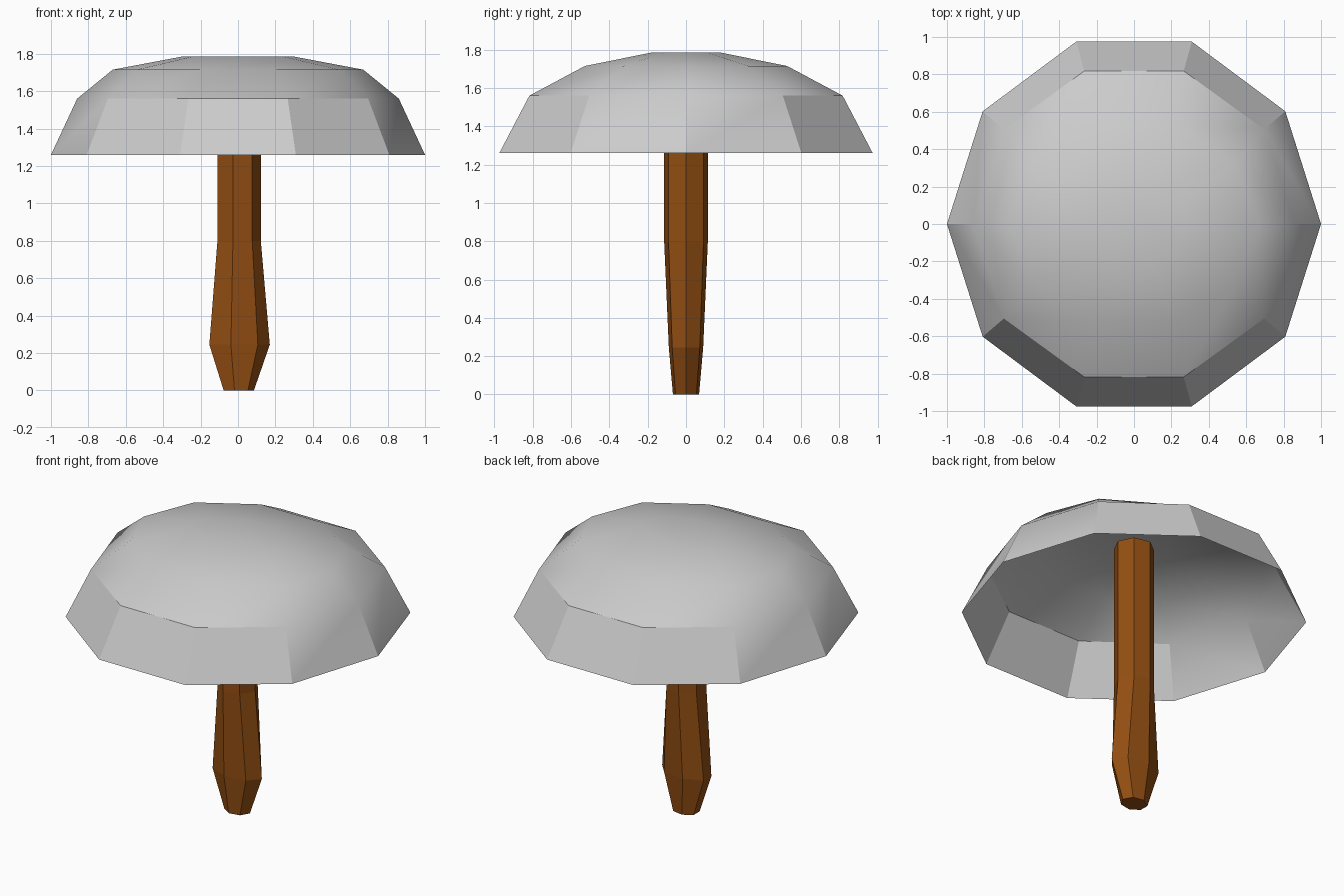
import bpy, bmesh, math

if "Cube" in bpy.data.objects:
    bpy.data.objects.remove(bpy.data.objects["Cube"])


def material(name, rgb):
    m = bpy.data.materials.new(name)
    m.diffuse_color = (*rgb, 1)
    m.use_nodes = True
    m.node_tree.nodes["Principled BSDF"].inputs["Base Color"].default_value = m.diffuse_color
    return m


def loft(name, sides, rings, mat, close_bottom):
    """Stack elliptical rings (x radius, y radius, z) into a lofted part."""
    bm = bmesh.new()
    loops = []
    for rx, ry, z in rings:
        loops.append([bm.verts.new((rx * math.cos(math.tau * i / sides),
                                    ry * math.sin(math.tau * i / sides), z))
                      for i in range(sides)])
    for a, b in zip(loops, loops[1:]):
        for i in range(sides):
            j = (i + 1) % sides
            bm.faces.new((a[i], a[j], b[j], b[i]))
    bm.faces.new(loops[-1])
    if close_bottom:
        bm.faces.new(loops[0][::-1])
    me = bpy.data.meshes.new(name)
    bm.to_mesh(me)
    bm.free()
    me.materials.append(mat)
    ob = bpy.data.objects.new(name, me)
    bpy.context.collection.objects.link(ob)
    return ob


grey = material("cap grey", (0.6, 0.6, 0.6))
brown = material("stem brown", (0.29, 0.076, 0.006))

# Open ten-sided cap, narrowing in y towards the top
cap = loft("cap", 10, [(1.0, 1.025, 1.26), (0.86, 0.86, 1.56),
                       (0.67, 0.555, 1.715), (0.30, 0.19, 1.785)], grey, False)

# Seven-sided stem with a wide, flattened bulge near its foot
stem = loft("stem", 7, [(0.085, 0.07, 0), (0.17, 0.092, 0.245),
                        (0.122, 0.117, 0.80), (0.122, 0.117, 1.73)], brown, True)

# Soft crown, crisp lower facets
bpy.ops.object.select_all(action='DESELECT')
cap.select_set(True)
bpy.context.view_layer.objects.active = cap
bpy.ops.object.shade_smooth_by_angle(angle=math.radians(30))
